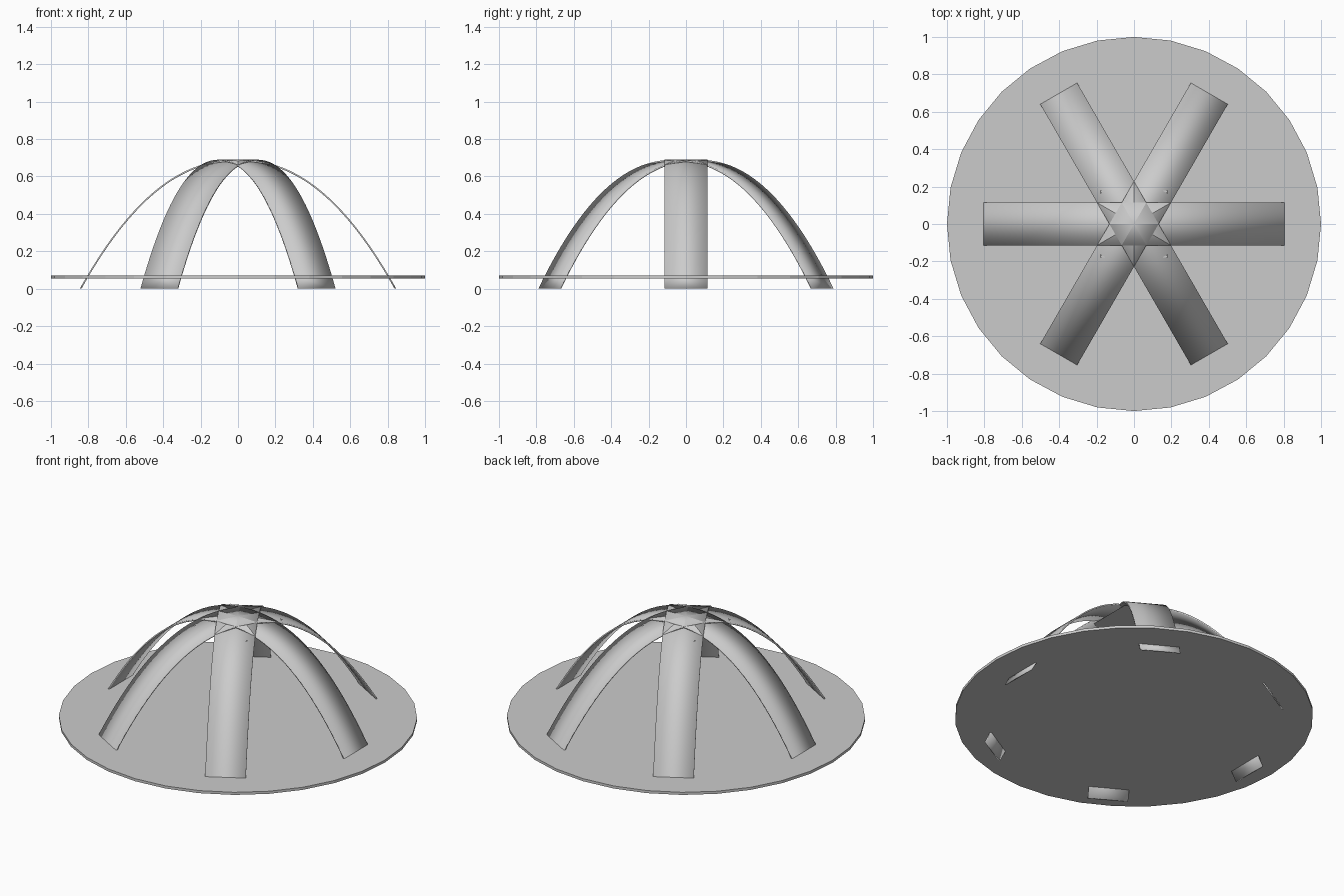
import bpy
import bmesh
import math
from mathutils import Matrix

if "Cube" in bpy.data.objects:
    bpy.data.objects.remove(bpy.data.objects["Cube"], do_unlink=True)

grey = bpy.data.materials.new("light_grey")
grey.use_nodes = True
grey.diffuse_color = (0.6, 0.6, 0.6, 1)
grey.node_tree.nodes["Principled BSDF"].inputs["Base Color"].default_value = (0.6, 0.6, 0.6, 1)


def add_object(name, bm, smooth=False):
    bmesh.ops.recalc_face_normals(bm, faces=bm.faces)
    mesh = bpy.data.meshes.new(name)
    bm.to_mesh(mesh)
    bm.free()
    for p in mesh.polygons:
        p.use_smooth = smooth
    mesh.materials.append(grey)
    obj = bpy.data.objects.new(name, mesh)
    bpy.context.collection.objects.link(obj)
    return obj


SPAN, RISE, HALF_WIDTH, THICK, POWER = 0.846, 0.69, 0.114, 0.009, 2.2


def arch_strip(name, angle):
    """Thin curved band crossing the whole base, both feet on the ground."""
    bm = bmesh.new()
    n = 48
    rings = []
    for i in range(n + 1):
        t = 2 * i / n - 1
        outer = (SPAN * t, RISE * (1 - abs(t) ** POWER))
        inner = ((SPAN - THICK) * t, (RISE - THICK) * (1 - abs(t) ** POWER))
        rings.append([bm.verts.new((x, y, z)) for (x, z), y in (
            (outer, -HALF_WIDTH), (outer, HALF_WIDTH),
            (inner, HALF_WIDTH), (inner, -HALF_WIDTH))])
    for a, b in zip(rings, rings[1:]):
        for k in range(4):
            j = (k + 1) % 4
            bm.faces.new((a[k], a[j], b[j], b[k]))
    bm.faces.new(rings[0])
    bm.faces.new(rings[-1])
    bmesh.ops.rotate(bm, verts=bm.verts, matrix=Matrix.Rotation(angle, 3, 'Z'))
    return add_object(name, bm, smooth=True)


# Three crossing arches
for i in range(3):
    arch_strip(f"arch_strip_{i + 1}", i * math.pi / 3)

# Round base disc pierced by the feet
bm = bmesh.new()
bmesh.ops.create_cone(bm, cap_ends=True, segments=32, radius1=1, radius2=1,
                      depth=0.016, matrix=Matrix.Translation((0, 0, 0.063)))
add_object("base_disc", bm)

# Thin square plate tucked under the crown
bm = bmesh.new()
bmesh.ops.create_grid(bm, x_segments=1, y_segments=1, size=0.18,
                      matrix=Matrix.Translation((0, 0, 0.65)))
add_object("crown_plate", bm)
